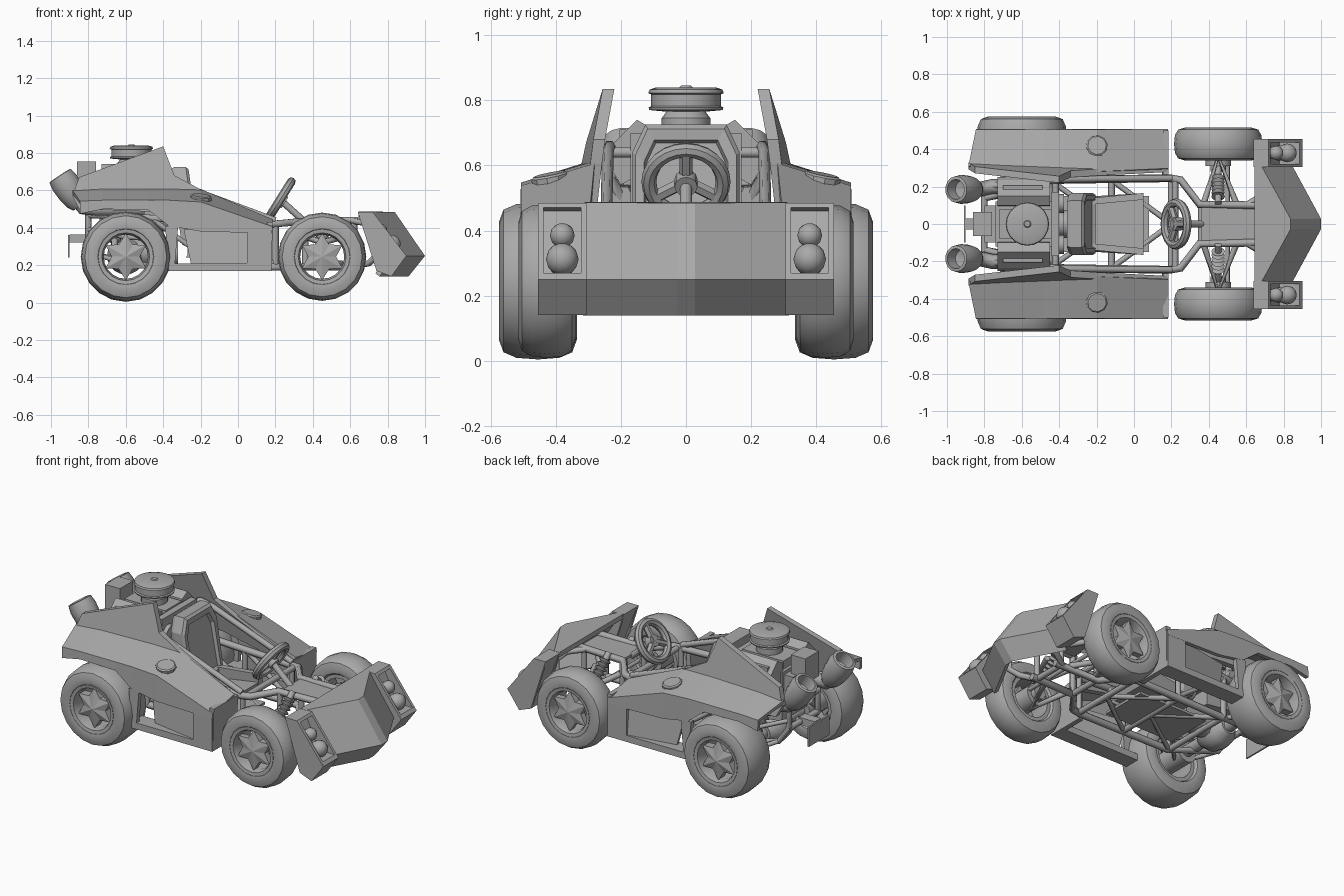
import bpy, bmesh, math
from mathutils import Vector

if "Cube" in bpy.data.objects:
    bpy.data.objects.remove(bpy.data.objects["Cube"])

grey = bpy.data.materials.new("plain_grey")
grey.use_nodes = True
grey.diffuse_color = (0.4, 0.4, 0.4, 1)
grey.node_tree.nodes["Principled BSDF"].inputs["Base Color"].default_value = (0.4, 0.4, 0.4, 1)


def add(name, data, mirror):
    ob = bpy.data.objects.new(name, data)
    bpy.context.collection.objects.link(ob)
    data.materials.append(grey)
    if mirror:
        mod = ob.modifiers.new("mirror", "MIRROR")
        mod.use_axis = (False, True, False)
        mod.use_mirror_merge = False
    return ob


def finish(name, bm, mirror=False, smooth=False):
    bmesh.ops.remove_doubles(bm, verts=bm.verts, dist=1e-5)
    bmesh.ops.recalc_face_normals(bm, faces=bm.faces)
    me = bpy.data.meshes.new(name)
    bm.to_mesh(me)
    bm.free()
    ob = add(name, me, mirror)
    if smooth:
        bpy.ops.object.select_all(action="DESELECT")
        ob.select_set(True)
        bpy.context.view_layer.objects.active = ob
        bpy.ops.object.shade_smooth_by_angle(angle=math.radians(35))
    return ob


def loft(name, rows, closed=False, mirror=False, smooth=False, caps=False, thick=0):
    """Skin through rows of points; closed joins each row into a ring."""
    bm = bmesh.new()
    grid = [[bm.verts.new(p) for p in row] for row in rows]
    n = len(rows[0])
    for a, b in zip(grid, grid[1:]):
        for i in range(n if closed else n - 1):
            j = (i + 1) % n
            bm.faces.new((a[i], a[j], b[j], b[i]))
    if caps:
        bm.faces.new(grid[0])
        bm.faces.new(grid[-1])
    ob = finish(name, bm, mirror, smooth)
    if thick:
        mod = ob.modifiers.new("thickness", "SOLIDIFY")
        mod.thickness, mod.offset = thick, 0
    return ob


def prism(name, profile, y0, y1, mirror=False, lean=lambda x, z: 0):
    rows = [[(x, y + lean(x, z), z) for x, z in profile] for y in (y0, y1)]
    return loft(name, rows, True, mirror, caps=True)


def box(name, x, y, z, mirror=False):
    return prism(name, [(x[0], z[0]), (x[1], z[0]), (x[1], z[1]), (x[0], z[1])], y[0], y[1], mirror)


def lathe(name, profile, centre, axis, mirror=False, sides=20):
    """Revolve (radius, height) points about an axis through centre."""
    q = Vector(axis).to_track_quat("Z", "Y")
    turn = 2 * math.pi / sides
    rows = [[Vector(centre) + q @ Vector((r * math.cos(i * turn), r * math.sin(i * turn), h))
             for i in range(sides)] for r, h in profile]
    return loft(name, rows, True, mirror, True, caps=profile[0] != profile[-1])


def rod(name, a, b, r, mirror=False, sides=12):
    d = Vector(b) - Vector(a)
    return lathe(name, [(r, 0), (r, d.length)], a, d, mirror, sides)


def tube(name, pts, r=0.018, mirror=True):
    cu = bpy.data.curves.new(name, "CURVE")
    cu.dimensions = "3D"
    cu.bevel_depth, cu.bevel_resolution, cu.use_fill_caps = r, 1, True
    sp = cu.splines.new("POLY")
    sp.points.add(len(pts) - 1)
    for p, co in zip(sp.points, pts):
        p.co = (*co, 1)
    return add(name, cu, mirror)


# Wheels: tyre, rim, star hub and brake drum
def wheel(tag, x, y0, y1, z, rad, drum):
    w = (y1 - y0) / 2
    c = (x, (y0 + y1) / 2, z)
    half = [(.14, .8), (.15, .95), (.18, 1), (rad - .022, .88), (rad - .005, .55)]
    tyre = [(r, -h * w) for r, h in half] + [(rad, 0)] + [(r, h * w) for r, h in reversed(half)] + [(.14, -.8 * w)]
    lathe(tag + "_tyre", tyre, c, (0, 1, 0), True, 20)
    lathe(tag + "_rim", [(.148, .95*w), (.128, .92*w), (.118, .6*w), (.118, -.8*w), (.145, -.8*w),
          (.148, .95*w)], c, (0, 1, 0), True, 20)
    star = []
    for h, s in ((.3, 1), (.72, 1), (.92, .02)):
        star.append([(x + s * r * math.sin(k * math.pi / 6), c[1] + h * w, z + s * r * math.cos(k * math.pi / 6))
                     for k in range(12) for r in [.075 if k % 2 else .125]])
    loft(tag + "_star_hub", star, True, True, caps=True)
    rod(tag + "_brake_drum", (x, y0 - drum, z), (x, c[1] + .3*w, z), .068, True)


wheel("rear", -.6, .335, .575, .245, .241, .08)
wheel("front", .45, .34, .515, .245, .236, .03)


# Side pods: wing plate, sloped top and side shell
def lean(x, z):
    return .238 + .2 * (.835 - z) - .04 * (x + .4)


prism("wing_panel", [(-.885, .57), (-.85, .67), (-.4, .835), (-.34, .68), (-.2, .605), (.18, .43), (.18, .38),
      (-.3, .48), (-.85, .5)], -.018, .018, True, lean)
stations = [(-.885, .04, .59, .535, .475), (-.72, 0, .6, .54, .50), (-.48, 0, .6, .54, .495),
            (-.37, 0, .6, .54, .41), (-.2, 0, .595, .53, .38), (.18, 0, .435, .40, .37)]
loft("side_pod_shell", [[(x, lean(x, a), a), (x + d, .497, b), (x + d, .497, c)] for x, d, a, b, c in stations],
     mirror=True, thick=.024)
box("pod_sill", (-.37, .18), (.41, .508), (.17, .21), True)
box("pod_front_post", (.05, .18), (.47, .508), (.17, .39), True)
prism("pod_rear_post", [(-.37, .17), (-.34, .17), (-.32, .41), (-.39, .41)], .48, .508, True)
prism("pod_sunken_panel", [(-.25, .2), (.06, .2), (.06, .39), (-.29, .39)], .486, .503, True,
      lambda x, z: .17 * (x - .06) - .1 * (z - .2))
prism("pod_front_wall", [(.15, .17), (.18, .17), (.185, .43), (.155, .43)], .265, .5, True)
lathe("pod_fuel_cap", [(.058, -.03), (.058, .02), (.05, .026)], (-.2, .415, .548), (.1, .2, 1), True, 10)

# Nose bumper
nose = [(y, d) for y, d in ((-.31, -.155), (-.025, 0), (.025, 0), (.31, -.155))]
loft("nose_panel", [[(.645, y, .472), (.83 + d, y, .472), (.985 + d, y, .25), (.90 + d, y, .148)]
     for y, d in nose], thick=.03)
for tag, a, b in (("inner", .305, .322), ("outer", .437, .455)):
    prism("lamp_" + tag + "_cheek", [(.64, .485), (.72, .485), (.90, .25), (.82, .14), (.74, .17)], a, b, True)
prism("lamp_lower_block", [(.74, .27), (.885, .27), (.90, .25), (.82, .14), (.74, .17)], .31, .45, True)
prism("lamp_back_panel", [(.64, .485), (.72, .485), (.73, .47), (.69, .46), (.78, .265), (.73, .25)], .31, .45, True)
for tag, x, z, r in (("upper", .76, .385, .038), ("lower", .82, .312, .05)):
    lathe(tag + "_headlamp", [(r * math.sin(a) + 1e-4, -r * math.cos(a)) for a in
          [k * math.pi / 8 for k in range(9)]], (x, .38, z), (.8, 0, .6), True, 14)
    rod(tag + "_lamp_socket", (x - .06, .38, z - .02), (x, .38, z), r * .8, True)

# Tubular chassis
rail = [(-.80, .14), (-.45, .235), (.19, .245), (.25, .235), (.35, .105), (.66, .10)]
tube("upper_rail", [(x, y, z) for (x, y), z in zip(rail, (.47, .45, .42, .425, .435, .44))], .021)
tube("lower_rail", [(x, y, .19) for x, y in rail[1:]], .021)
tube("shoulder_rail", [(-.8, .2, .5), (-.42, .235, .66), (-.34, .24, .64), (.2, .245, .44)])
tube("bumper_hoop", [(.6, .1, .44), (.70, .16, .42), (.74, .2, .38), (.74, .2, .25), (.70, .16, .21), (.6, .1, .19)])
tube("rear_hoop", [(-.45, .235, .19), (-.74, .15, .25), (-.80, .14, .34), (-.80, .14, .47)])
for i, x in enumerate((-.45, -.12, .2, .36, .62)):
    y = .24 if x < .3 else .105
    tube("upright_%d" % i, [(x, y, .19), (x, y, .43)])
    tube("floor_crossbar_%d" % i, [(x, -y, .19), (x, y, .19)], mirror=False)
for i, (x0, x1) in enumerate(((-.45, -.12), (-.12, .2))):
    tube("floor_brace_%d" % i, [(x0, .235, .19), (x1, 0, .19)], .015)
    tube("side_brace_%d" % i, [(x0, .24, .44), (x1, .24, .2)], .015)
for name, x, y, z in (("rear_top_bar", -.80, .15, .47), ("rear_low_bar", -.80, .15, .34), ("dash_bar", .22, .24, .42),
                      ("seat_bar", -.42, .24, .64)):
    tube(name, [(x, -y, z), (x, y, z)], mirror=False)
box("nose_deck", (.36, .66), (-.10, .10), (.425, .44))
box("cockpit_floor", (-.4, .08), (-.15, .15), (.185, .2))

# Suspension and axles
for z, tag in ((.18, "lower"), (.32, "upper")):
    tube(tag + "_wishbone", [(.37, .1, z + .03), (.45, .36, z), (.55, .1, z + .03)])
    tube(tag + "_rear_arm", [(-.45, .2, z + .02), (-.6, .36, z + .03), (-.74 - .4 * (z - .18), .15, z + .07)], .014)
for tag, x in (("front", .45), ("rear", -.66)):
    a, b = Vector((x, .11, .46)), Vector((x, .31, .28))
    rod(tag + "_damper", a, b, .018, True)
    coil = [(.018 if k % 2 else .036, .05 + k * .013) for k in range(12)]
    lathe(tag + "_spring", coil, a, b - a, True, 12)
rod("rear_axle", (-.6, 0, .245), (-.6, .36, .245), .035, True)
rod("front_axle", (.45, .28, .245), (.45, .40, .245), .04, True)
rod("steering_rack", (.5, -.32, .26), (.5, .32, .26), .012)
lathe("differential", [(.05, -.11), (.09, -.06), (.1, 0), (.09, .06), (.05, .11)], (-.6, 0, .25), (0, 1, 0))
rod("gearbox", (-.62, 0, .27), (-.32, 0, .27), .075)

# Seat: cushions with raised borders
prism("seat_base", [(-.28, .24), (.03, .28), (.05, .32), (-.25, .28)], -.14, .14)
loft("seat_base_border", [[(-.27, y0, z), (.05, y1, z + .02), (.05, y1 + .035, z + .02), (-.27, y0 + .035, z)]
     for y0, y1, z in ((.11, .13, .24), (.10, .13, .35))], True, True, caps=True)
outline = [(-.165, .30), (.165, .30), (.165, .64), (.125, .725), (-.125, .725), (-.165, .64)]
loft("seat_back", [[(x - .14 * (c - .3), y * s, .51 + (c - .51) * s) for y, c in outline]
     for x, s in ((-.30, .95), (-.28, 1), (-.22, 1), (-.205, .94), (-.205, .78), (-.225, .74))], True, caps=True)

# Steering wheel
hub = Vector((.225, 0, .55))
aim = Vector((-.85, 0, .53))
lathe("steering_rim", [(.114 + .023 * math.cos(k * math.pi / 4), .023 * math.sin(k * math.pi / 4))
      for k in range(8)] + [(.137, 0)], hub, aim, sides=24)
rod("steering_boss", hub - aim * .03, hub + aim * .015, .035)
rod("steering_column", hub, (.37, 0, .42), .018)
side, up = Vector((0, 1, 0)), Vector((.53, 0, .85))
for k in range(3):
    t = math.radians(90 + 120 * k)
    rod("steering_spoke_%d" % k, hub, hub + (side * math.cos(t) + up * math.sin(t)) * .11, .02, sides=6)

# Engine
prism("engine_block", [(-.74, .36), (-.43, .32), (-.43, .66), (-.74, .66)], -.12, .12)
cover = [(.09, .60), (.20, .54), (.25, .62), (.235, .655), (.15, .74), (.10, .71)]
loft("valve_cover", [[(x, y, z) for y, z in cover] for x in (-.73, -.45)], True, True, caps=True)
prism("valve_cover_rib", [(-.7, .64), (-.49, .64), (-.49, .71), (-.7, .71)], .185, .205, True)
box("front_gear_cover", (-.44, -.40), (-.17, .17), (.42, .70))
for tag, y, z, r in (("crank", 0, .45, .07), ("left", .11, .6, .05), ("right", -.11, .6, .05)):
    rod(tag + "_pulley", (-.41, y, z), (-.375, y, z), r)
lathe("air_filter", [(.075, .68), (.075, .745), (.06, .765), (.113, .77), (.115, .778), (.107, .782), (.107, .818),
      (.116, .822), (.112, .833), (.09, .84), (.02, .84), (.015, .845)], (-.57, 0, 0), (0, 0, 1), sides=20)
box("intake_manifold", (-.72, -.44), (-.08, .08), (.65, .71))
box("rear_cooler", (-.86, -.76), (-.065, .065), (.60, .755))
box("rear_cooler_mount", (-.80, -.72), (-.1, .1), (.46, .64))

# Exhausts
lathe("exhaust_tip", [(.045, -.03), (.062, 0), (.074, .05), (.078, .12), (.07, .165), (.054, .168),
      (.048, .1), (.01, .09)], (-.86, .185, .54), (-.55, 0, .83), True, 14)
tube("exhaust_pipe", [(-.865, .185, .55), (-.83, .185, .505), (-.76, .2, .50), (-.5, .2, .5)], .04)
for i, x in enumerate((-.7, -.6, -.5)):
    tube("exhaust_header_%d" % i, [(x, .17, .6), (x, .235, .57), (x - .02, .2, .5)], .022)

# Rear plate
prism("rear_plate", [(-.91, .24), (-.90, .24), (-.90, .36), (-.91, .36)], -.1, .1)
box("rear_plate_bracket", (-.90, -.79), (-.03, .03), (.32, .365))
